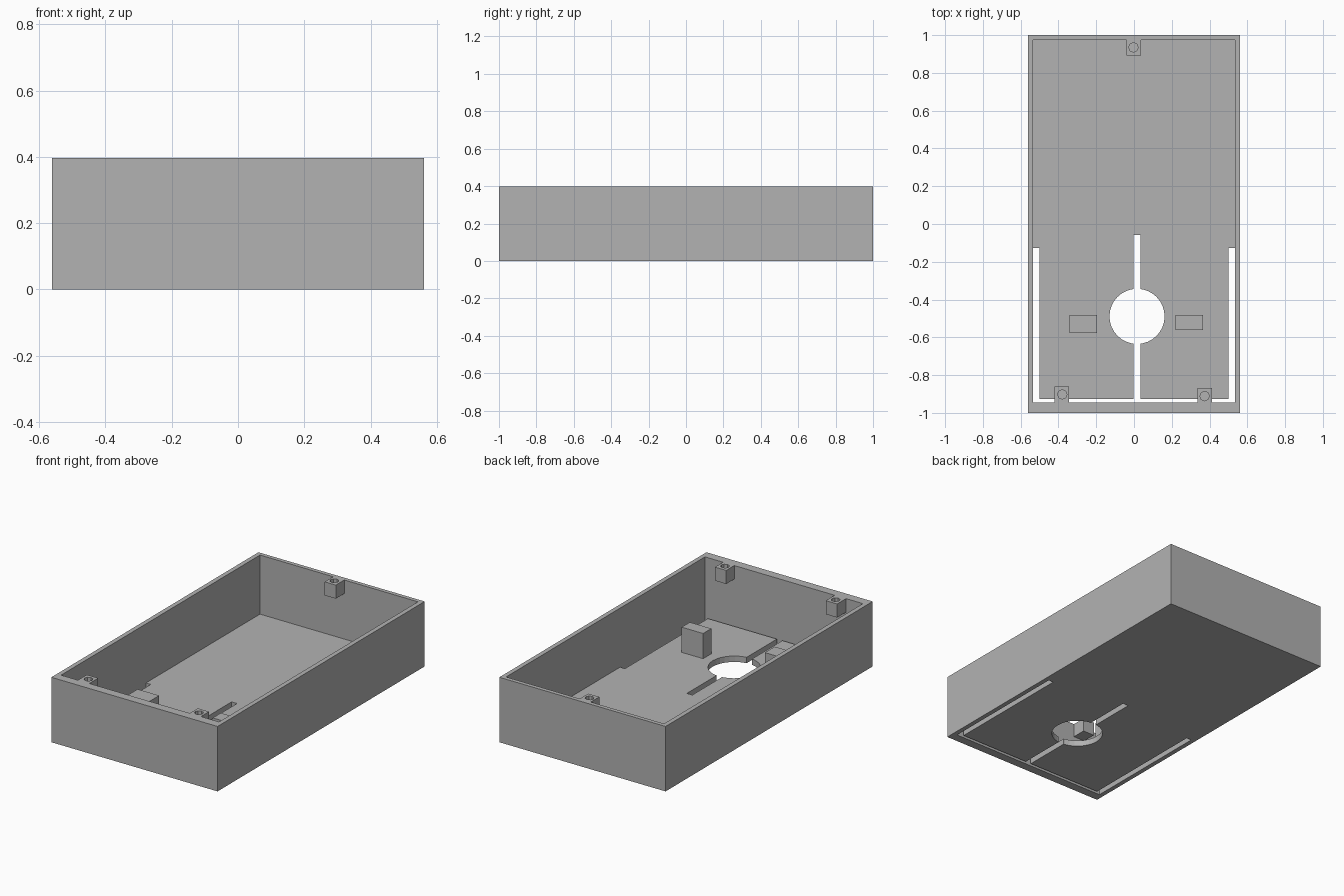
import bpy, bmesh

if "Cube" in bpy.data.objects:
    bpy.data.objects.remove(bpy.data.objects["Cube"])

W, L, H = 0.562, 1.0, 0.397        # half width, half length, height
FLOOR = 0.036                      # floor thickness
IN_X, IN_F, IN_B = 0.534, -0.946, 0.975   # inner faces of the walls

grey = bpy.data.materials.new("grey plastic")
grey.diffuse_color = (0.448, 0.448, 0.448, 1)
grey.use_nodes = True
grey.node_tree.nodes["Principled BSDF"].inputs["Base Color"].default_value = grey.diffuse_color


def finish(name, bm):
    me = bpy.data.meshes.new(name)
    bm.to_mesh(me)
    bm.free()
    me.materials.append(grey)
    ob = bpy.data.objects.new(name, me)
    bpy.context.collection.objects.link(ob)
    return ob


def box(name, x0, x1, y0, y1, z0, z1):
    bm = bmesh.new()
    bmesh.ops.create_cube(bm, size=1)
    for v in bm.verts:
        v.co = ((x0 + x1) / 2 + v.co.x * (x1 - x0),
                (y0 + y1) / 2 + v.co.y * (y1 - y0),
                (z0 + z1) / 2 + v.co.z * (z1 - z0))
    return finish(name, bm)


def cylinder(name, x, y, r, z0, z1, sides):
    bm = bmesh.new()
    bmesh.ops.create_cone(bm, cap_ends=True, segments=sides,
                          radius1=r, radius2=r, depth=z1 - z0)
    bmesh.ops.translate(bm, verts=bm.verts, vec=(x, y, (z0 + z1) / 2))
    return finish(name, bm)


def cut(ob, cutter):
    mod = ob.modifiers.new("cut", 'BOOLEAN')
    mod.operation, mod.solver, mod.object = 'DIFFERENCE', 'EXACT', cutter
    bpy.context.view_layer.objects.active = ob
    bpy.ops.object.modifier_apply(modifier=mod.name)
    bpy.data.objects.remove(cutter)


# Open tray
tray = box("tray", -W, W, -L, L, 0, H)
cut(tray, box("cavity", -IN_X, IN_X, IN_F, IN_B, FLOOR, 1))

# Slots that free the two floor flaps, and the round opening between them
slots = [(-IN_X, -0.501, IN_F, -0.126), (0.501, IN_X, IN_F, -0.126),
         (-IN_X, IN_X, IN_F, -0.927), (-0.003, 0.034, IN_F, -0.057)]
for x0, x1, y0, y1 in slots:
    cut(tray, box("slot", x0, x1, y0, y1, -0.1, 0.1))
cut(tray, cylinder("opening", 0.016, -0.489, 0.146, -0.1, 0.1, 32))

# Press blocks standing on the flaps
box("left_press_block", -0.342, -0.196, -0.576, -0.481, FLOOR, 0.185)
box("right_press_block", 0.221, 0.366, -0.56, -0.481, FLOOR, 0.19)

# Screw posts under the rim, each with a blind hole
posts = [("back_screw_post", -0.039, 0.036, 0.893, IN_B, -0.003, 0.935),
         ("front_left_screw_post", -0.42, -0.343, IN_F, -0.86, -0.38, -0.902),
         ("front_right_screw_post", 0.336, 0.412, IN_F, -0.868, 0.374, -0.911)]
for name, x0, x1, y0, y1, hx, hy in posts:
    post = box(name, x0, x1, y0, y1, H - 0.083, H)
    cut(post, cylinder("hole", hx, hy, 0.025, H - 0.06, H + 0.1, 8))
